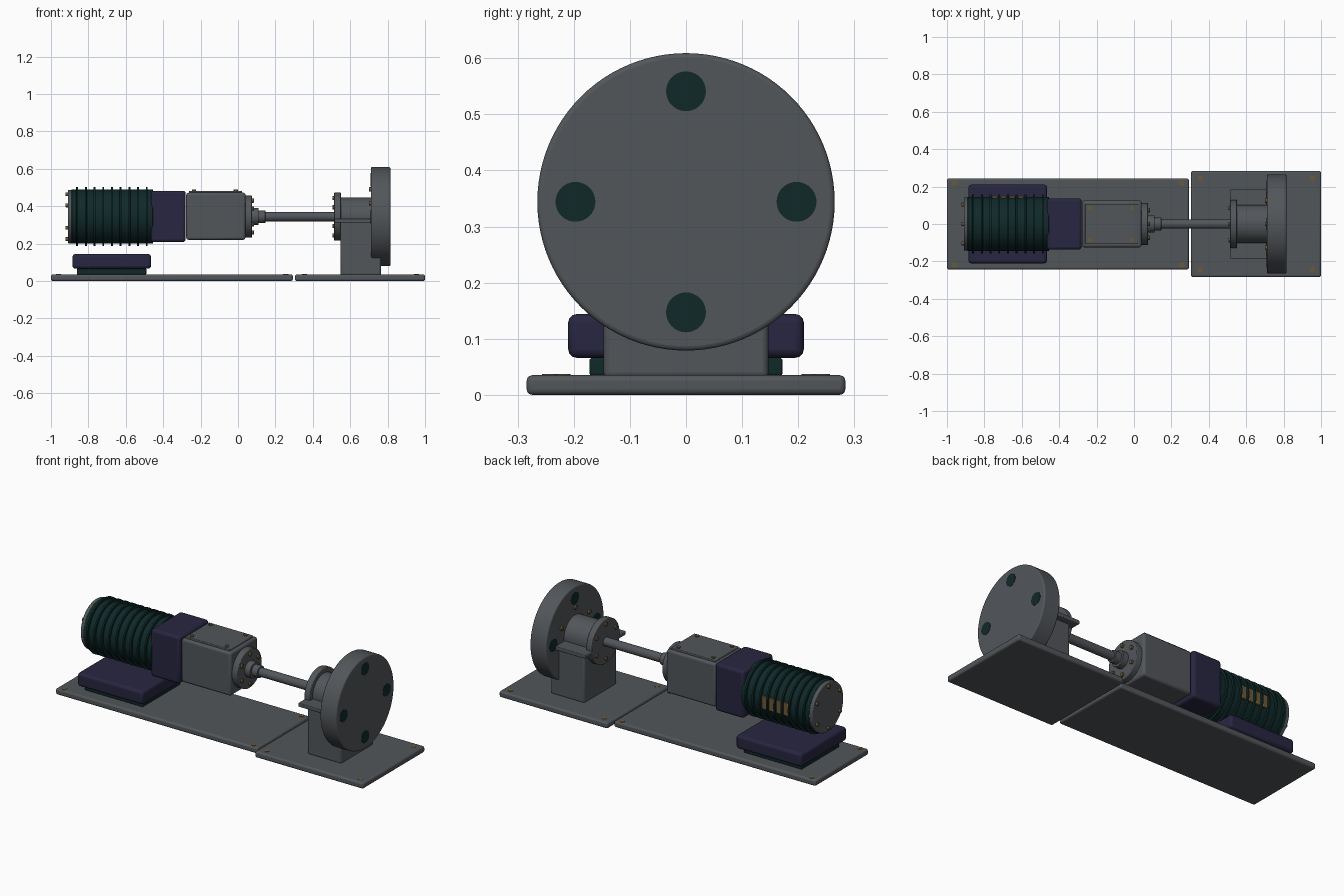
import bpy, math

if "Cube" in bpy.data.objects:
    bpy.data.objects.remove(bpy.data.objects["Cube"])

AXIS_Z = 0.344  # height of the drive line


def material(name, rgb):
    m = bpy.data.materials.new(name)
    m.diffuse_color = (*rgb, 1)
    m.use_nodes = True
    m.node_tree.nodes["Principled BSDF"].inputs["Base Color"].default_value = m.diffuse_color
    return m


GREY = material("steel grey", (0.085, 0.093, 0.102))
GREEN = material("dark green", (0.005, 0.022, 0.022))
NAVY = material("navy", (0.021, 0.019, 0.052))
BRASS = material("dull brass", (0.15, 0.10, 0.04))


def finish(ob, name, mat, bevel):
    ob.name = name
    ob.data.materials.append(mat)
    if bevel:
        mod = ob.modifiers.new("bevel", 'BEVEL')
        mod.width = bevel
        mod.segments = 3
        mod.limit_method = 'ANGLE'
        mod.angle_limit = math.radians(40)
    bpy.ops.object.shade_smooth_by_angle(angle=math.radians(35))
    return ob


def box(name, x, y, z, mat, bevel=0.008):
    bpy.ops.mesh.primitive_cube_add(size=1)
    ob = bpy.context.object
    ob.location = [(a + b) / 2 for a, b in (x, y, z)]
    ob.scale = [b - a for a, b in (x, y, z)]
    bpy.ops.object.transform_apply(location=False, rotation=False, scale=True)
    return finish(ob, name, mat, bevel)


def rod(name, x0, x1, r, mat, y=0, z=AXIS_Z, bevel=0.003, sides=64):
    bpy.ops.mesh.primitive_cylinder_add(vertices=sides, radius=r, depth=x1 - x0,
                                        location=((x0 + x1) / 2, y, z),
                                        rotation=(0, math.pi / 2, 0))
    return finish(bpy.context.object, name, mat, bevel)


def stud(name, x, y, z0, z1, r):
    bpy.ops.mesh.primitive_cylinder_add(vertices=16, radius=r, depth=z1 - z0,
                                        location=(x, y, (z0 + z1) / 2))
    return finish(bpy.context.object, name, BRASS, 0)


def bolt_ring(name, x0, x1, ring, r, count=6):
    for i in range(count):
        a = math.pi / 2 + i * math.tau / count
        rod(f"{name}_{i}", x0, x1, r, BRASS, ring * math.cos(a),
            AXIS_Z + ring * math.sin(a), 0.002, 16)


# base plates with corner bolts
box("long_base_plate", (-1, 0.293), (-0.243, 0.243), (0, 0.035), GREY, 0.01)
box("short_base_plate", (0.305, 1), (-0.284, 0.284), (0, 0.035), GREY, 0.01)
for sy in (-1, 1):
    for x, y in ((-0.96, 0.22), (0.255, 0.22), (0.355, 0.243), (0.955, 0.243)):
        stud("base_bolt", x, sy * y, 0.03, 0.037, 0.014)

# controller box under the motor
box("controller_pad", (-0.862, -0.49), (-0.172, 0.172), (0.034, 0.066), GREEN, 0.005)
box("controller_box", (-0.885, -0.465), (-0.21, 0.21), (0.066, 0.144), NAVY, 0.015)

# finned motor
rod("motor_body", -0.89, -0.455, 0.145, GREEN)
for i in range(9):
    x = -0.86 + 0.0465 * i
    rod(f"cooling_fin_{i}", x - 0.005, x + 0.005, 0.158, GREEN, bevel=0.001)
rod("motor_end_cap", -0.91, -0.885, 0.143, GREY, bevel=0.005)
bolt_ring("motor_bolt", -0.922, -0.905, 0.12, 0.01)
for i in range(4):
    x = -0.744 + 0.0465 * i
    box(f"vent_{i}", (x - 0.015, x + 0.015), (0.13, 0.15),
        (AXIS_Z - 0.037, AXIS_Z + 0.037), BRASS, 0.002)

# coupling housing and gearbox
box("coupling_housing", (-0.465, -0.28), (-0.137, 0.137), (0.208, 0.482), NAVY, 0.015)
box("gearbox", (-0.277, 0.04), (-0.125, 0.125), (0.22, 0.472), GREY, 0.013)
box("gearbox_lid", (-0.262, 0.022), (-0.108, 0.108), (0.465, 0.482), GREY, 0.004)
for x in (-0.235, -0.012):
    for y in (-0.085, 0.085):
        stud("lid_bolt", x, y, 0.478, 0.488, 0.011)

# output flange and shaft
rod("output_flange", 0.035, 0.075, 0.112, GREY, bevel=0.004)
bolt_ring("flange_bolt", 0.07, 0.085, 0.085, 0.011)
rod("shaft_hub", 0.07, 0.11, 0.046, GREY)
rod("shaft_collar", 0.105, 0.147, 0.034, GREY)
rod("shaft", 0.10, 0.72, 0.025, GREY)

# bearing pedestal
box("bearing_pedestal", (0.548, 0.765), (-0.147, 0.147), (0.03, 0.325), GREY, 0.01)
box("bearing_split_plate", (0.515, 0.71), (-0.185, 0.185), (0.312, 0.334), GREY, 0.004)
rod("bearing_housing", 0.54, 0.715, 0.102, GREY)
rod("bearing_cap", 0.514, 0.55, 0.129, GREY, bevel=0.004)
bolt_ring("cap_bolt", 0.505, 0.52, 0.1, 0.011)

# flywheel with four green inserts
rod("flywheel", 0.711, 0.815, 0.265, GREY, bevel=0.008, sides=96)
bolt_ring("flywheel_bolt", 0.7, 0.715, 0.145, 0.012)
for i in range(4):
    a = i * math.pi / 2
    rod(f"flywheel_insert_{i}", 0.7095, 0.8165, 0.0355, GREEN, 0.197 * math.cos(a),
        AXIS_Z + 0.197 * math.sin(a), 0, 40)
